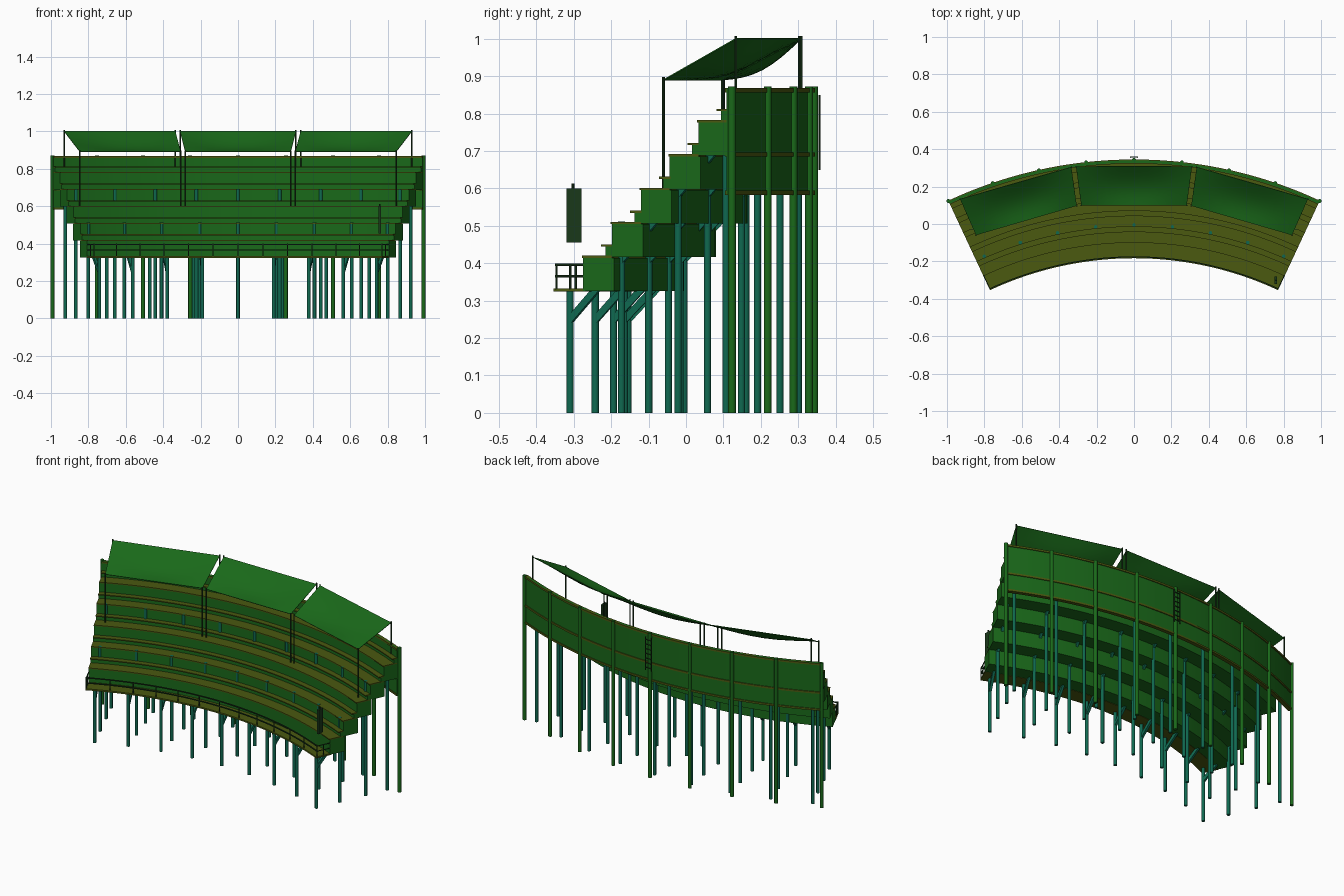
import bpy, bmesh, math
from math import sin, cos, pi, radians
from mathutils import Vector

if "Cube" in bpy.data.objects:
    bpy.data.objects.remove(bpy.data.objects["Cube"])

CY, HALF = -2.005, radians(25)


def mat(name, c):
    m = bpy.data.materials.new(name)
    m.diffuse_color = (*c, 1)
    m.use_nodes = True
    m.node_tree.nodes["Principled BSDF"].inputs["Base Color"].default_value = m.diffuse_color
    return m


GREEN = mat("green", (0.01, 0.14, 0.01))
OLIVE = mat("olive", (0.07, 0.10, 0.005))
TEAL = mat("teal", (0.005, 0.14, 0.08))
DARK = mat("dark_green", (0.01, 0.04, 0.01))


def pt(r, a, z):
    return Vector((r * sin(a), CY + r * cos(a), z))


def finish(name, bm, m, smooth=True):
    bmesh.ops.recalc_face_normals(bm, faces=bm.faces)
    me = bpy.data.meshes.new(name)
    if smooth:
        for f in bm.faces:
            f.smooth = True
        for e in bm.edges:
            e.smooth = len(e.link_faces) == 2 and e.calc_face_angle(0) < 0.6
    bm.to_mesh(me)
    bm.free()
    me.materials.append(m)
    o = bpy.data.objects.new(name, me)
    bpy.context.collection.objects.link(o)
    return o


def sweep(name, r0, r1, z0, z1, m, half=HALF, n=40):
    """Rectangular section swept along the stand's arc."""
    bm = bmesh.new()
    rings = []
    for i in range(n + 1):
        a = -half + 2 * half * i / n
        rings.append([bm.verts.new(pt(r, a, z)) for r, z in
                      ((r0, z0), (r1, z0), (r1, z1), (r0, z1))])
    for p, q in zip(rings, rings[1:]):
        for k in range(4):
            bm.faces.new((p[k], p[k - 1], q[k - 1], q[k]))
    bm.faces.new(rings[0])
    bm.faces.new(rings[-1])
    return finish(name, bm, m)


def bar(bm, p, q, rad, sides=10):
    d = q - p
    M = d.to_track_quat('Z', 'Y').to_matrix().to_4x4()
    M.translation = (p + q) / 2
    bmesh.ops.create_cone(bm, cap_ends=True, segments=sides, radius1=rad,
                          radius2=rad, depth=d.length, matrix=M)


def block(bm, r0, r1, w, a, lo, hi, lo2=None, hi2=None):
    """Radial box of width w; its ends may sit at different heights."""
    lo2 = lo if lo2 is None else lo2
    hi2 = hi if hi2 is None else hi2
    side = Vector((cos(a), -sin(a), 0)) * w / 2
    prof = [pt(r0, a, lo), pt(r1, a, lo2), pt(r1, a, hi2), pt(r0, a, hi)]
    A = [bm.verts.new(v - side) for v in prof]
    B = [bm.verts.new(v + side) for v in prof]
    bm.faces.new(A)
    bm.faces.new(B)
    for k in range(4):
        bm.faces.new((A[k], A[k - 1], B[k - 1], B[k]))


# stepped tiers with treads and bench seats
R0, DR, DZ = 1.909, 0.085, 0.0905
for i in range(5):
    r, z = R0 + DR * i, 0.33 + DZ * i
    sweep(f"tier_{i+1}", r, r + DR + 0.006, z - 0.004, z + DZ - 0.006, GREEN)
    sweep(f"tread_{i+1}", r - 0.004, r + DR, z + DZ - 0.006, z + DZ, OLIVE)
    sweep(f"bench_seat_{i+1}", r + 0.053, r + DR + 0.002, z + DZ + 0.024, z + DZ + 0.03, OLIVE)
    sweep(f"bench_support_{i+1}", r + 0.066, r + DR, z + DZ, z + DZ + 0.024, GREEN)

# front walkway
sweep("walkway", 1.822, 1.915, 0.324, 0.333, OLIVE)

# back wall with horizontal rails
sweep("back_wall", 2.332, 2.345, 0.585, 0.868, GREEN)
for k, z in enumerate((0.588, 0.69, 0.862)):
    sweep(f"wall_rail_{k+1}", 2.328, 2.35, z - 0.005, z + 0.006, OLIVE)

# wall posts down to the ground
bm = bmesh.new()
for k in range(-4, 5):
    a = k * HALF / 4
    bar(bm, pt(2.348, a, 0), pt(2.348, a, 0.872), 0.0105, 12)
finish("wall_posts", bm, GREEN)

# ladder at the back centre
bm = bmesh.new()
for s in (-1, 1):
    bar(bm, Vector((s * 0.02, 0.357, 0.65)), Vector((s * 0.02, 0.357, 0.85)), 0.003, 6)
for k in range(7):
    z = 0.665 + k * 0.028
    bar(bm, Vector((-0.02, 0.357, z)), Vector((0.02, 0.357, z)), 0.003, 6)
finish("back_ladder", bm, DARK)

# support columns and raking beams
cols, beams = bmesh.new(), bmesh.new()
for k in range(-4, 5):
    a = radians(5.9 * k)
    for r, z in ((1.85, 0.325), (2.0, 0.512), (2.165, 0.692), (2.305, 0.75)):
        bar(cols, pt(r, a, 0), pt(r, a, z), 0.0095, 12)
    block(beams, 1.85, 2.31, 0.014, a, 0.235, 0.262, 0.727, 0.754)
finish("columns", cols, TEAL)
finish("raking_beams", beams, TEAL, False)

# front railing with end returns
RR = 1.829
for k, z in enumerate((0.365, 0.396)):
    sweep(f"front_rail_{k+1}", RR - 0.003, RR + 0.003, z - 0.003, z + 0.003, DARK)
bm = bmesh.new()
for k in range(13):
    a = HALF * 0.997 * (k / 6 - 1)
    bar(bm, pt(RR, a, 0.33), pt(RR, a, 0.4), 0.003, 6)
for s in (-1, 1):
    a = s * HALF * 0.997
    for z in (0.365, 0.396):
        bar(bm, pt(RR, a, z), pt(1.909, a, z), 0.003, 6)
    bar(bm, pt(1.87, a, 0.33), pt(1.87, a, 0.398), 0.003, 6)
finish("railing_posts", bm, DARK)


# sagging canopies: corners given as front left, front right, back left, back right
def canopy(name, c, n=8):
    bm = bmesh.new()
    fl, fr, bl, br = (Vector(v) for v in c)
    g = []
    for j in range(n + 1):
        v = j / n
        row = []
        for i in range(n + 1):
            u = i / n
            p = fl.lerp(fr, u).lerp(bl.lerp(br, u), v)
            p.z -= 0.028 * sin(pi * u) * sin(pi * v)
            row.append(bm.verts.new(p))
        g.append(row)
    for j in range(n):
        for i in range(n):
            bm.faces.new((g[j][i], g[j][i + 1], g[j + 1][i + 1], g[j + 1][i]))
    o = finish(name, bm, GREEN)
    md = o.modifiers.new("thickness", 'SOLIDIFY')
    md.thickness = 0.003
    posts = bmesh.new()
    for p, base in ((fl, 0.6), (fr, 0.6), (bl, 0.78), (br, 0.78)):
        bar(posts, Vector((p.x, p.y, base)), p + Vector((0, 0, 0.006)), 0.004, 8)
    finish(name + "_posts", posts, DARK)


F, B = 0.892, 1.002
canopy("canopy_centre", ((-0.282, 0.10, F), (0.282, 0.10, F), (-0.31, 0.307, B), (0.31, 0.307, B)))
canopy("canopy_right", ((0.306, 0.097, F), (0.845, -0.06, F), (0.335, 0.304, B), (0.93, 0.133, B)))
canopy("canopy_left", ((-0.845, -0.06, F), (-0.306, 0.097, F), (-0.93, 0.133, B), (-0.335, 0.304, B)))

# hanging board at the right front end
bm = bmesh.new()
bmesh.ops.create_cube(bm, size=1)
for v in bm.verts:
    v.co = Vector((0.758 + v.co.x * 0.014, -0.3 + v.co.y * 0.04, 0.528 + v.co.z * 0.145))
bar(bm, Vector((0.758, -0.302, 0.46)), Vector((0.758, -0.302, 0.613)), 0.004, 8)
finish("end_board", bm, DARK, False)
